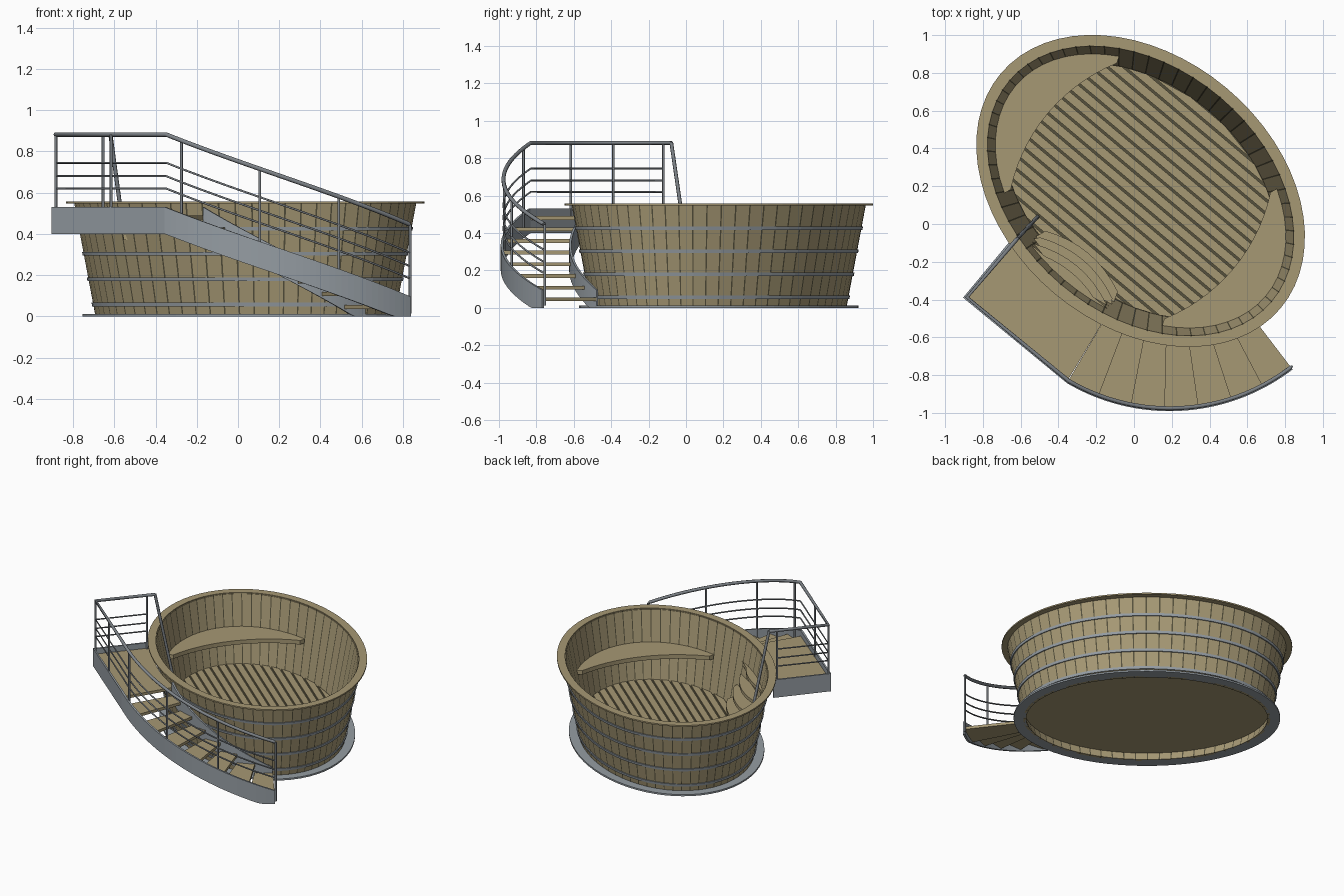
import bpy, bmesh, math
from math import sin, cos, radians, sqrt, asin

cube = bpy.data.objects.get("Cube")
if cube:
    bpy.data.objects.remove(cube, do_unlink=True)


def material(name, rgb):
    m = bpy.data.materials.new(name)
    m.use_nodes = True
    m.diffuse_color = (*rgb, 1)
    m.node_tree.nodes["Principled BSDF"].inputs["Base Color"].default_value = (*rgb, 1)
    return m


WOOD = material("wood", (0.38, 0.315, 0.175))
GAP = material("dark_gap", (0.09, 0.08, 0.045))
STEEL = material("steel", (0.30, 0.335, 0.365))
RAIL = material("rail_steel", (0.21, 0.23, 0.25))

A, B = 0.967, 0.71           # half axes of the rim
R_OUT, R_IN = 1.065, 0.70    # stair radii
STAIR = (0.178, 0.027)       # stair centre
START, END = -80.5, -12.6    # stair sweep in degrees
DROP = 0.435                 # height lost along the stair
SLOPE = 0.191                # outward lean of the wall


def place(name, mesh, *mats):
    # Everything is built along the tub's axes, then turned into position
    for m in mats:
        mesh.materials.append(m)
    ob = bpy.data.objects.new(name, mesh)
    bpy.context.collection.objects.link(ob)
    ob.location = (0.035, 0.175, 0)
    ob.rotation_euler.z = radians(-40)
    return ob


def finish(name, bm, *mats):
    bmesh.ops.recalc_face_normals(bm, faces=bm.faces)
    mesh = bpy.data.meshes.new(name)
    bm.to_mesh(mesh)
    bm.free()
    return place(name, mesh, *mats)


def oval(off, deg):
    t = radians(deg)
    return ((A + off) * cos(t), (B + off) * sin(t))


def polar(r, deg):
    return (STAIR[0] + r * cos(radians(deg)), STAIR[1] + r * sin(radians(deg)))


def sweep(start, end, n):
    return [start + (end - start) * i / n for i in range(n + 1)]


def prism(name, pts, z0, z1, mat):
    bm = bmesh.new()
    low = [bm.verts.new((*p, z0)) for p in pts]
    top = [bm.verts.new((*p, z1)) for p in pts]
    bm.faces.new(low)
    bm.faces.new(top)
    for i in range(len(pts)):
        j = (i + 1) % len(pts)
        bm.faces.new((low[i], low[j], top[j], top[i]))
    return finish(name, bm, mat)


def ring(name, profile, mat, angles, gap=None):
    # Oval loft of a closed (offset, height) profile; gap colours every other strip
    bm = bmesh.new()
    loops = [[bm.verts.new((*oval(o, a), z)) for o, z in profile] for a in angles]
    n = len(profile)
    for i, loop in enumerate(loops):
        nxt = loops[(i + 1) % len(loops)]
        for k in range(n):
            f = bm.faces.new((loop[k], nxt[k], nxt[(k + 1) % n], loop[(k + 1) % n]))
            f.material_index = 1 if gap and i % 2 else 0
    return finish(name, bm, mat, *([gap] if gap else []))


def ribbon(name, path, thickness, mat):
    # Upright band through (u, v, low, high) stations
    bm = bmesh.new()
    cols = [(bm.verts.new((u, v, lo)), bm.verts.new((u, v, hi))) for u, v, lo, hi in path]
    for a, b in zip(cols, cols[1:]):
        bm.faces.new((a[0], b[0], b[1], a[1]))
    ob = finish(name, bm, mat)
    mod = ob.modifiers.new("thickness", "SOLIDIFY")
    mod.thickness = thickness
    mod.offset = 0
    return ob


def tube(name, pts, radius, mat=RAIL):
    cu = bpy.data.curves.new(name, "CURVE")
    cu.dimensions = "3D"
    cu.bevel_depth = radius
    cu.bevel_resolution = 2
    cu.use_fill_caps = True
    sp = cu.splines.new("POLY")
    sp.points.add(len(pts) - 1)
    for p, co in zip(sp.points, pts):
        p.co = (*co, 1)
    tmp = bpy.data.objects.new(name, cu)
    mesh = bpy.data.meshes.new_from_object(tmp)
    bpy.data.objects.remove(tmp)
    mesh.materials.clear()
    for f in mesh.polygons:
        f.use_smooth = True
    return place(name, mesh, mat)


# Tub wall of staves with narrow dark joints
STAVES = 64
step = 360 / STAVES
even = [i * step for i in range(STAVES)]
joints = [a + d for a in even for d in (0, step * 0.9)]
ring("tub_wall", [(-0.145, 0), (-0.04, 0.55), (-0.06, 0.55), (-0.165, 0)], WOOD, joints, GAP)
ring("tub_rim", [(0, 0.547), (0, 0.557), (-0.055, 0.557), (-0.055, 0.547)], WOOD, even)
ring("base_ring", [(-0.08, 0), (-0.08, 0.012), (-0.16, 0.012), (-0.16, 0)], STEEL, even)

# Hoops around the wall
for z in (0.057, 0.18, 0.303, 0.425):
    lo, hi = [-0.145 + SLOPE * h for h in (z - 0.009, z + 0.009)]
    ring("hoop", [(lo - 0.004, z - 0.009), (lo + 0.007, z - 0.009),
                  (hi + 0.007, z + 0.009), (hi - 0.004, z + 0.009)], STEEL, even)

# Floor: base board, dark layer and planks
disc = [oval(-0.153, a) for a in even]
prism("floor_base", disc, 0.055, 0.066, WOOD)
prism("floor_gaps", disc, 0.066, 0.07, GAP)
fa, fb = A - 0.153, B - 0.153
PLANKS = 20
pitch = 2 * fb / PLANKS
for i in range(PLANKS):
    v0 = -fb + i * pitch + 0.006
    v1 = v0 + pitch - 0.012
    u0, u1 = [fa * sqrt(1 - (v / fb) ** 2) for v in (v0, v1)]
    prism("floor_plank", [(-u0, v0), (u0, v0), (u1, v1), (-u1, v1)], 0.07, 0.08, WOOD)

# Crescent benches at both ends
for s in (-1, 1):
    back = [oval(-0.1, a) for a in sweep(-51, 51, 20)]
    front = [(-0.29 + 0.93 * cos(radians(a)), 0.93 * sin(radians(a))) for a in sweep(28, -28, 14)]
    prism("bench", [(s * u, v) for u, v in back + front], 0.30, 0.33, WOOD)

# Steps down into the tub, below the platform
for k in range(4):
    z = 0.14 + 0.085 * k
    off = -0.165 + SLOPE * z
    half = math.degrees(asin(0.27 / (A + off)))
    back = [oval(off, a) for a in sweep(-90 - half, -90 + half, 8)]
    edge = -0.43 - 0.045 * k
    front = [(u, edge - 0.9 * u * u) for u in sweep(0.25, -0.25, 8)]
    prism("inner_step", back + front, z - 0.025, z, WOOD)

# Platform
inner = [(u, -0.68 * sqrt(1 - (u / 0.94) ** 2)) for u in sweep(0.27, -0.345, 10)]
prism("platform", [(-0.345, -1.025), (0.35, -1.025), polar(R_IN, START)] + inner, 0.47, 0.49, WOOD)

# Stair treads
TREADS = 7
turn = (END - START) / TREADS
for i in range(TREADS):
    a = START + i * turn
    z = 0.43 - i * 0.0625
    pts = [polar(R_OUT - 0.004, b) for b in sweep(a, a + turn, 4)]
    pts += [polar(R_IN + 0.004, b) for b in sweep(a + turn, a, 4)]
    prism("tread", pts, z - 0.02, z, WOOD)


# Stringers following the stair, the outer one wrapping the platform
def fall(a):
    return DROP * (a - START) / (END - START)


def flight(r):
    return [(*polar(r, a), max(0, 0.40 - fall(a)), 0.53 - fall(a)) for a in sweep(START, END, 40)]


ribbon("outer_stringer", [(-0.352, -0.64, 0.40, 0.53), (-0.352, -1.032, 0.40, 0.53)]
       + flight(R_OUT), 0.014, STEEL)
ribbon("inner_stringer", flight(R_IN), 0.012, STEEL)

# Handrail with its leaning post, and three thin rails
R_RAIL = R_OUT - 0.008


def rail_path(z, first_v):
    arc = [(*polar(R_RAIL, a), z - fall(a)) for a in sweep(START, END, 40)]
    return [(-0.338, first_v, z), (-0.342, -1.022, z)] + arc


tube("handrail", rail_path(0.882, -0.615), 0.011)
tube("leaning_post", [(-0.338, -0.615, 0.885), (-0.33, -0.455, 0.08)], 0.010)
for z in (0.62, 0.68, 0.745):
    tube("thin_rail", rail_path(z, -0.67), 0.005)

# Railing posts
for u, v in ((-0.338, -0.67), (-0.342, -1.022), (0.01, -1.024)):
    tube("platform_post", [(u, v, 0.47), (u, v, 0.882)], 0.007)
for a in (-76, -54.5, -33.5, END + 0.3):
    u, v = polar(R_RAIL, a)
    tube("stair_post", [(u, v, 0.45 - fall(a)), (u, v, 0.882 - fall(a))], 0.007)
